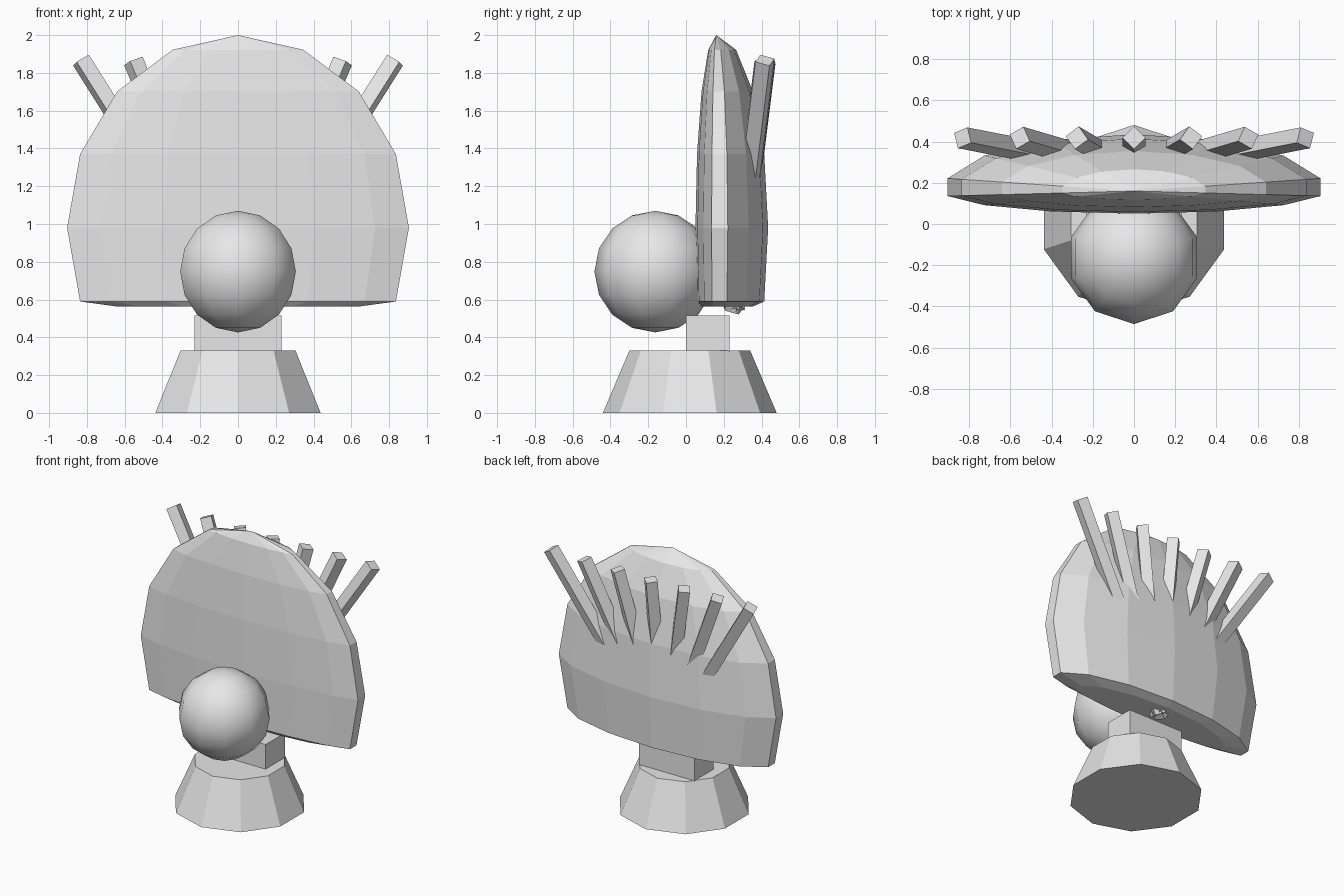
import bpy, bmesh, math
from mathutils import Vector, Matrix

if "Cube" in bpy.data.objects:
    bpy.data.objects.remove(bpy.data.objects["Cube"])

grey = bpy.data.materials.new("light_grey")
grey.diffuse_color = (0.8, 0.8, 0.8, 1)
grey.use_nodes = True
grey.node_tree.nodes["Principled BSDF"].inputs["Base Color"].default_value = grey.diffuse_color


def finish(bm, name, smooth=False):
    bmesh.ops.recalc_face_normals(bm, faces=bm.faces)
    for f in bm.faces:
        f.smooth = smooth
    mesh = bpy.data.meshes.new(name)
    bm.to_mesh(mesh)
    bm.free()
    mesh.materials.append(grey)
    obj = bpy.data.objects.new(name, mesh)
    bpy.context.collection.objects.link(obj)
    return obj


# Tapered ten-sided base
bm = bmesh.new()
bmesh.ops.create_cone(bm, cap_ends=True, segments=10, radius1=0.46, radius2=0.32,
                      depth=0.33, matrix=Matrix.Translation((0, 0.02, 0.165)))
finish(bm, "base")

# Neck block
bm = bmesh.new()
bmesh.ops.create_cube(bm, size=1, matrix=Matrix.Translation((0, 0.115, 0.42))
                      @ Matrix.Diagonal((0.46, 0.23, 0.19, 1)))
finish(bm, "neck")

# Round ball in front
bm = bmesh.new()
bmesh.ops.create_uvsphere(bm, u_segments=10, v_segments=8, radius=0.322,
                          matrix=Matrix.Translation((0, -0.163, 0.748)))
finish(bm, "ball", smooth=True)

# Flattened dome: shallow front, deeper back, underside pressed flat
bm = bmesh.new()
bmesh.ops.create_uvsphere(bm, u_segments=14, v_segments=8, radius=1)
for v in bm.verts:
    x, y, z = v.co
    v.co = (x * 0.928,
            0.16 + y * (0.275 if y > 0 else 0.11),
            0.563 if z < -0.5 else 0.98 + 1.02 * z)
finish(bm, "dome")

# Seven square rods fanning out from one point under the dome
pivot = Vector((0, 0.255, 0.55))
for i in range(-3, 4):
    tip = Vector((i * 0.277, 0.418, 1.855 + 0.004 * abs(i)))
    axis = tip - pivot
    turn = Vector((0, 0, 1)).rotation_difference(axis).to_matrix().to_4x4()
    twist = Matrix.Rotation(math.radians(9 * i), 4, 'Z')
    bm = bmesh.new()
    bmesh.ops.create_cone(bm, cap_ends=True, segments=4, radius1=0.056, radius2=0.056,
                          depth=axis.length,
                          matrix=Matrix.Translation((pivot + tip) / 2) @ turn @ twist)
    finish(bm, f"rod_{i + 4}")
